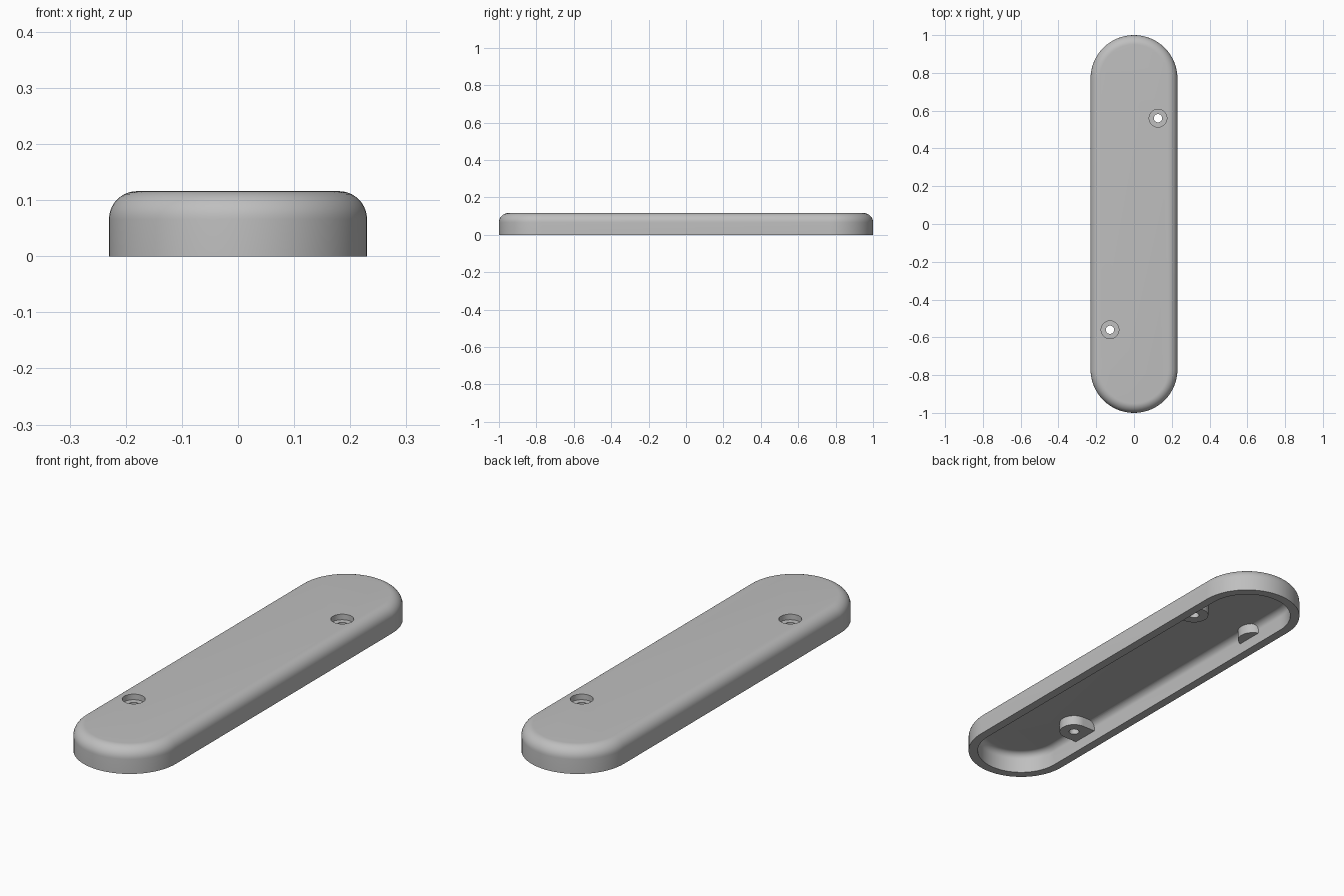
import bpy, bmesh
from math import pi, sin, cos

if "Cube" in bpy.data.objects:
    bpy.data.objects.remove(bpy.data.objects["Cube"])

HALF_W, CAP_Y, HEIGHT = 0.23, 0.77, 0.116
WALL, CEILING, BOSS_Z = 0.04, 0.095, 0.05
HOLE_X, HOLE_Y = 0.127, 0.56

grey = bpy.data.materials.new("light_grey")
grey.use_nodes = True
grey.diffuse_color = (0.52, 0.52, 0.52, 1)
grey.node_tree.nodes["Principled BSDF"].inputs["Base Color"].default_value = grey.diffuse_color


def arc(cx, cy, r, start, end, steps):
    angles = [start + (end - start) * i / steps for i in range(steps + 1)]
    return [(cx + r * cos(a), cy + r * sin(a)) for a in angles]


def stadium(inset):
    r = HALF_W - inset
    return arc(0, CAP_Y, r, 0, pi, 32) + arc(0, -CAP_Y, r, pi, 2 * pi, 32)


def loft(name, layers):
    """Skin a stack of (outline, z) layers and close both ends."""
    bm = bmesh.new()
    rings = [[bm.verts.new((x, y, z)) for x, y in outline] for outline, z in layers]
    for a, b in zip(rings, rings[1:]):
        for i in range(len(a)):
            j = (i + 1) % len(a)
            bm.faces.new((a[i], a[j], b[j], b[i]))
    bm.faces.new(rings[0])
    bm.faces.new(rings[-1])
    bmesh.ops.recalc_face_normals(bm, faces=bm.faces)
    mesh = bpy.data.meshes.new(name)
    bm.to_mesh(mesh)
    bm.free()
    mesh.materials.append(grey)
    obj = bpy.data.objects.new(name, mesh)
    bpy.context.collection.objects.link(obj)
    return obj


def activate(obj):
    bpy.ops.object.select_all(action='DESELECT')
    obj.select_set(True)
    bpy.context.view_layer.objects.active = obj


def cut(obj, cutter):
    activate(obj)
    mod = obj.modifiers.new("cut", 'BOOLEAN')
    mod.operation, mod.solver, mod.object = 'DIFFERENCE', 'EXACT', cutter
    bpy.ops.object.modifier_apply(modifier=mod.name)


def fillet(inset, top, r):
    """Rounded shoulder as (inset, z) pairs, from the wall up to the flat."""
    return arc(inset + r, top - r, r, pi, pi / 2, 10)


# Hollow cover: ceiling, inner wall, rim, outer wall, rounded top
profile = fillet(WALL, CEILING, 0.03)[::-1] + [(WALL, 0), (0, 0)] + fillet(0, HEIGHT, 0.05)
cover = loft("cover_shell", [(stadium(d), z) for d, z in profile])
parts = [cover]

for side, label in ((1, "back"), (-1, "front")):
    hx, hy = side * HOLE_X, side * HOLE_Y
    # Round-ended screw boss running into the side wall
    start = pi / 2 if side > 0 else -pi / 2
    outline = arc(hx, hy, 0.063, start, start + pi, 24)
    wall_x = side * 0.21
    outline += [(wall_x, outline[-1][1]), (wall_x, outline[0][1])]
    boss = loft(label + "_screw_boss", [(outline, BOSS_Z), (outline, 0.1)])

    # Stepped cutter for the screw hole and the screw head recess
    steps = ((0.022, -0.05), (0.022, 0.091), (0.047, 0.091), (0.047, 0.2))
    cutter = loft("screw_cutter", [(arc(hx, hy, r, 0, 2 * pi * 31 / 32, 31), z) for r, z in steps])
    cutter.hide_render = True
    cut(cover, cutter)
    cut(boss, cutter)
    bpy.data.objects.remove(cutter)

    # Small rounded tab on the opposite wall
    tab_outline = arc(-wall_x, hy, 0.065, start + pi, start + 2 * pi, 24)
    if side > 0:
        tab_outline = arc(-wall_x, hy, 0.065, -pi / 2, pi / 2, 24)
    tab = loft(label + "_wall_tab", [(tab_outline, BOSS_Z), (tab_outline, 0.1)])
    parts += [boss, tab]

for part in parts:
    activate(part)
    bpy.ops.object.shade_smooth_by_angle(angle=pi / 6)
